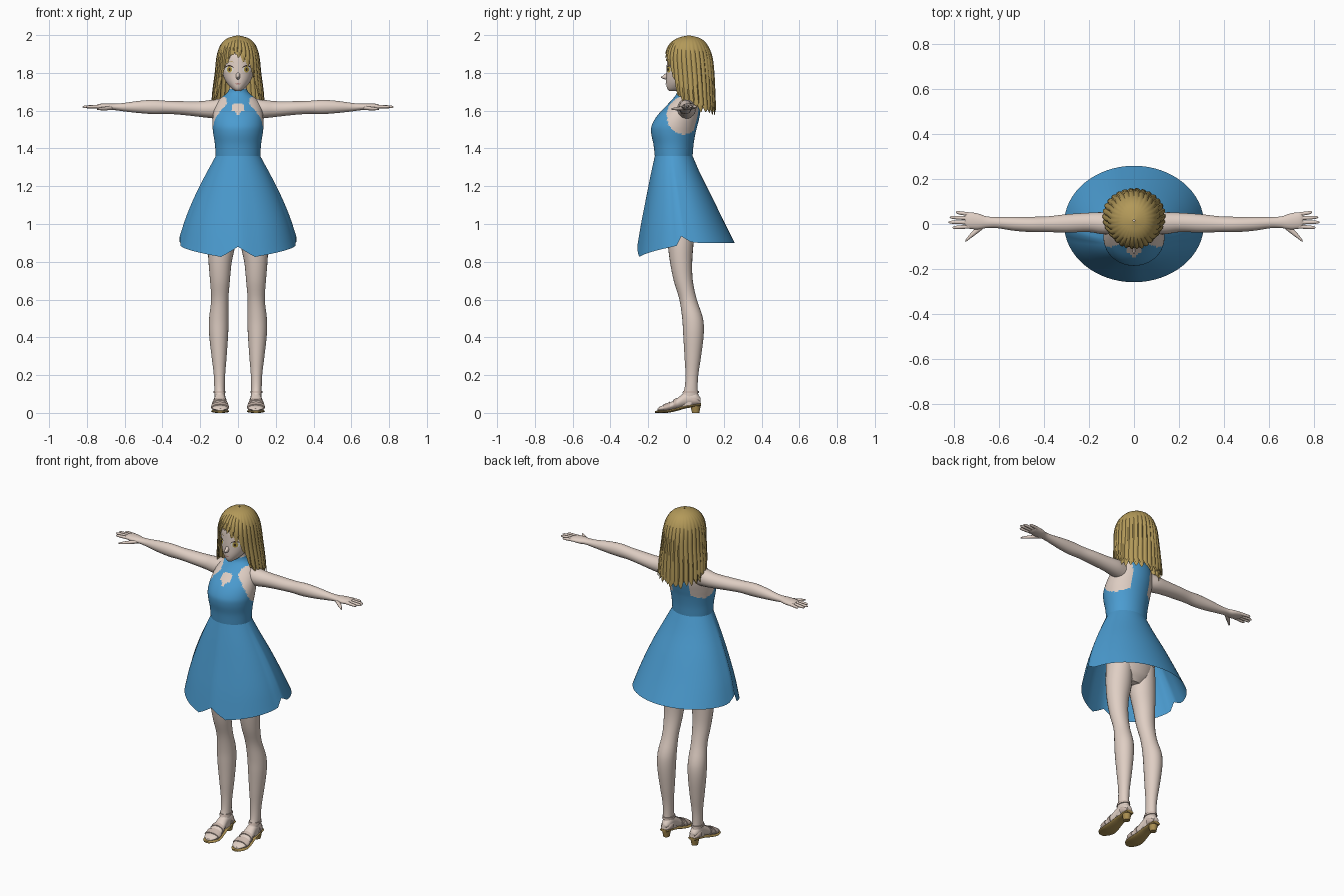
import bpy, bmesh, math, random
from math import sin, cos, pi

random.seed(4)
cube = bpy.data.objects.get("Cube")
if cube:
    bpy.data.objects.remove(cube)


def material(name, r, g, b):
    m = bpy.data.materials.new(name)
    m.use_nodes = True
    m.diffuse_color = (r, g, b, 1)
    m.node_tree.nodes["Principled BSDF"].inputs["Base Color"].default_value = (r, g, b, 1)
    return m


SKIN = material("skin", .74, .62, .55)
BLUE = material("dress blue", .07, .33, .63)
HAIR = material("golden hair", .45, .32, .10)
WHITE = material("eye white", .85, .83, .8)
IRIS = material("amber iris", .5, .36, .06)
DARK = material("dark lash", .04, .025, .02)
LIP = material("lip", .5, .25, .22)
STRAP = material("sandal strap", .6, .48, .42)
SOLE = material("sole brown", .4, .27, .08)


def sample(keys, t, smooth=True):
    """Interpolate rows whose first number is the position."""
    t = min(max(t, keys[0][0]), keys[-1][0])
    i = 0
    while i < len(keys) - 2 and t > keys[i + 1][0]:
        i += 1
    p, q = keys[i], keys[i + 1]
    o, r = keys[max(i - 1, 0)], keys[min(i + 2, len(keys) - 1)]
    h = q[0] - p[0]
    s = (t - p[0]) / h
    out = []
    for a, b, c, d in zip(o[1:], p[1:], q[1:], r[1:]):
        if smooth:
            m0 = (c - a) / (q[0] - o[0]) * h
            m1 = (d - b) / (r[0] - p[0]) * h
            out.append((1 + 2 * s) * (1 - s) ** 2 * b + s * (1 - s) ** 2 * m0
                       + s * s * (3 - 2 * s) * c + s * s * (s - 1) * m1)
        else:
            out.append(b + (c - b) * s)
    return out


def finish(name, bm, mats, mirror=False, angle=50):
    bmesh.ops.recalc_face_normals(bm, faces=bm.faces)
    me = bpy.data.meshes.new(name)
    bm.to_mesh(me)
    bm.free()
    for m in mats:
        me.materials.append(m)
    ob = bpy.data.objects.new(name, me)
    bpy.context.collection.objects.link(ob)
    bpy.ops.object.select_all(action='DESELECT')
    ob.select_set(True)
    bpy.context.view_layer.objects.active = ob
    bpy.ops.object.shade_smooth_by_angle(angle=math.radians(angle))
    if mirror:
        ob.modifiers.new("mirror", 'MIRROR')
    return ob


def grid(rows, caps=True):
    """Skin closed rings of points into a tube."""
    bm = bmesh.new()
    vs = [[bm.verts.new(p) for p in row] for row in rows]
    n = len(vs[0])
    for a, b in zip(vs, vs[1:]):
        for i in range(n):
            j = (i + 1) % n
            bm.faces.new((a[i], a[j], b[j], b[i]))
    if caps:
        bm.faces.new(vs[0])
        bm.faces.new(vs[-1])
    return bm


def loft(name, axis, keys, mats, mirror=False, steps=4, segs=24, rule=None, caps=True):
    """Elliptical rings along an axis; each key is position, low/high, low/high."""
    keys = sorted(keys)
    ts = [p[0] + (q[0] - p[0]) * k / steps for p, q in zip(keys, keys[1:]) for k in range(steps)]
    rows = []
    for t in ts + [keys[-1][0]]:
        a0, a1, b0, b1 = sample(keys, t)
        row = []
        for i in range(segs):
            w = 2 * pi * i / segs
            a = (a0 + a1) / 2 + (a1 - a0) / 2 * sin(w)
            b = (b0 + b1) / 2 - (b1 - b0) / 2 * cos(w)
            row.append({'z': (a, b, t), 'x': (t, a, b), 'y': (a, t, b)}[axis])
        rows.append(row)
    bm = grid(rows, caps)
    if rule:
        for f in bm.faces:
            f.material_index = rule(f.calc_center_median())
    return finish(name, bm, mats, mirror)


# Torso with bodice, armholes and keyhole
def bodice_rule(c):
    x, y, z = abs(c.x), c.y, c.z
    armhole = x > .06 and ((y + .012) / .09) ** 2 + ((z - 1.575) / .1) ** 2 < 1
    keyhole = y < -.03 and (x / .036) ** 2 + ((z - 1.615) / .024) ** 2 < 1
    slit = y < -.03 and x < .012 and 1.575 < z < 1.61
    return 1 if armhole or keyhole or slit or z > 1.715 else 0


loft("bodice", 'z', [
    (1.36, -.118, .118, -.165, .035), (1.42, -.122, .122, -.172, .04),
    (1.48, -.131, .131, -.184, .05), (1.52, -.135, .135, -.182, .06),
    (1.57, -.133, .133, -.155, .072), (1.62, -.123, .123, -.11, .076),
    (1.66, -.1, .1, -.072, .07), (1.69, -.062, .062, -.05, .052),
    (1.715, -.047, .047, -.045, .042), (1.78, -.043, .043, -.04, .042)],
    [BLUE, SKIN], steps=7, segs=96, rule=bodice_rule)

# Skirt with uneven hem
HEM = [(0, .88), (.28, .825), (1.3, .88), (1.38, .885), (1.47, .935),
       (1.67, .905), (1.8, .9), (pi, .9)]
SKIRT = [(0, .118, -.165, .035), (.2, .165, -.186, .075), (.45, .22, -.21, .133),
         (.75, .275, -.238, .2), (1, .31, -.258, .258)]
rows = []
for k in range(13):
    hw, yf, yb = sample(SKIRT, k / 12)
    row = []
    for i in range(64):
        a = 2 * pi * i / 64
        hem = sample(HEM, min(a, 2 * pi - a), False)[0]
        row.append((hw * sin(a), (yf + yb) / 2 - (yb - yf) / 2 * cos(a),
                    1.36 + (hem - 1.36) * k / 12))
    rows.append(row)
finish("skirt", grid(rows, False), [BLUE])

# Hips and legs
loft("hips", 'z', [(.93, -.06, .06, -.06, .02), (.98, -.13, .13, -.1, .05),
                   (1.1, -.155, .155, -.13, .065), (1.33, -.11, .11, -.15, .025)], [SKIN])
loft("leg", 'z', [
    (.035, .07, .12, -.045, .07), (.07, .068, .122, -.035, .07), (.12, .07, .125, -.01, .062),
    (.2, .068, .128, -.003, .065), (.3, .06, .14, -.008, .08), (.42, .052, .153, -.015, .094),
    (.5, .05, .153, -.02, .09), (.6, .051, .142, -.035, .057), (.7, .043, .148, -.065, .036),
    (.8, .033, .156, -.085, .033), (.9, .012, .16, -.097, .04), (1.05, .005, .15, -.11, .05)],
    [SKIN], mirror=True)

# Feet and sandals
FOOT = [(-.152, .075, .112, .012, .022), (-.135, .058, .13, .011, .035),
        (-.1, .052, .138, .012, .047), (-.05, .06, .132, .022, .075),
        (0, .066, .125, .035, .11), (.05, .067, .123, .042, .11), (.077, .08, .11, .05, .08)]
loft("foot", 'y', FOOT, [SKIN], mirror=True)
loft("sole", 'y', [(-.163, .075, .115, 0, .01), (-.14, .054, .135, 0, .014),
                   (-.1, .047, .142, 0, .016), (-.05, .055, .135, .01, .026),
                   (0, .062, .128, .024, .04), (.08, .07, .12, .036, .052)],
     [SOLE], mirror=True)
loft("heel", 'z', [(0, .078, .112, .032, .07), (.045, .069, .121, .022, .079)],
     [SOLE], mirror=True, steps=1)


def strap(name, y0, y1, top=.005):
    keys = []
    for y in (y0, (y0 + y1) / 2, y1):
        a0, a1, b0, b1 = sample(FOOT, y)
        keys.append((y, a0 - .005, a1 + .005, b0 - .004, b1 + top))
    loft(name, 'y', keys, [STRAP], mirror=True)


strap("toe_strap", -.118, -.085)
strap("instep_strap", -.065, -.05)
strap("heel_cup", .03, .078, -.02)
loft("ankle_strap", 'z', [(.105, .065, .129, -.02, .07), (.117, .065, .129, -.015, .068)],
     [STRAP], mirror=True, steps=1)

# Arms
loft("arm", 'x', [
    (.085, -.045, .045, 1.555, 1.665), (.14, -.045, .052, 1.56, 1.657),
    (.2, -.036, .05, 1.567, 1.65), (.3, -.038, .043, 1.578, 1.65),
    (.38, -.036, .034, 1.583, 1.652), (.45, -.036, .032, 1.582, 1.657),
    (.53, -.03, .032, 1.588, 1.651), (.61, -.018, .031, 1.597, 1.64),
    (.655, -.018, .034, 1.603, 1.637), (.69, -.024, .046, 1.603, 1.638),
    (.735, -.02, .052, 1.608, 1.636), (.75, -.012, .046, 1.613, 1.63)],
    [SKIN], mirror=True)

# Fingers, each as base y, tip y and reach
FINGERS = {"index": (-.011, -.016, .805), "middle": (.007, .008, .823),
           "ring": (.025, .03, .817), "little": (.042, .052, .79)}
for label, (y0, y1, reach) in FINGERS.items():
    keys = []
    for s, r in ((0, .0095), (.5, .0085), (.9, .0065), (1, .002)):
        y, z = y0 + (y1 - y0) * s, 1.622 - .002 * s
        keys.append((.725 + (reach - .725) * s, y - r, y + r, z - r, z + r))
    loft(label + "_finger", 'x', keys, [SKIN], mirror=True, segs=10, steps=3)
loft("thumb", 'x', [(.665, -.018, .01, 1.604, 1.628), (.695, -.042, -.012, 1.602, 1.622),
                    (.725, -.064, -.042, 1.602, 1.618), (.747, -.08, -.07, 1.605, 1.613)],
     [SKIN], mirror=True, segs=12)

# Head
HEAD = [(1.703, -.012, .012, -.088, -.05), (1.718, -.034, .034, -.1, 0),
        (1.75, -.062, .062, -.105, .05), (1.79, -.08, .08, -.104, .08),
        (1.84, -.089, .089, -.102, .1), (1.9, -.088, .088, -.094, .11),
        (1.95, -.066, .066, -.065, .09), (1.975, -.03, .03, -.02, .05)]
loft("head", 'z', HEAD, [SKIN], segs=48)
loft("nose", 'y', [(-.133, -.002, .002, 1.775, 1.779), (-.118, -.008, .008, 1.768, 1.788),
                   (-.095, -.013, .013, 1.762, 1.81)], [SKIN], segs=12)


# Painted face details following the head surface
def face_patch(name, cx, cz, rx, rz, lift, mat, mirror=True, bend=0):
    bm = bmesh.new()

    def point(u, v):
        x, z = cx + rx * u, cz + rz * v - bend * u * u
        a0, a1, b0, b1 = sample(HEAD, z)
        y = (b0 + b1) / 2 - (b1 - b0) / 2 * math.sqrt(max(0, 1 - (x / a1) ** 2))
        return bm.verts.new((x, y - lift, z))

    n = 20
    mid = point(0, 0)
    loops = [[point(s * cos(2 * pi * i / n), s * sin(2 * pi * i / n)) for i in range(n)]
             for s in (.5, 1)]
    for i in range(n):
        j = (i + 1) % n
        bm.faces.new((mid, loops[0][i], loops[0][j]))
        bm.faces.new((loops[0][i], loops[1][i], loops[1][j], loops[0][j]))
    finish(name, bm, [mat], mirror)


face_patch("eye_white", .046, 1.818, .022, .017, .002, WHITE)
face_patch("iris", .045, 1.818, .0135, .0165, .0035, IRIS)
face_patch("pupil", .045, 1.818, .006, .008, .005, DARK)
face_patch("upper_lash", .047, 1.838, .025, .0035, .005, DARK, bend=.012)
face_patch("eyebrow", .046, 1.862, .022, .002, .003, HAIR, bend=.006)
face_patch("mouth", 0, 1.742, .015, .0035, .003, LIP, mirror=False)

# Hair layers of jagged strands
SHAPE = [(1.55, .138, -.08, .157), (1.62, .139, -.085, .157), (1.7, .134, -.098, .154),
         (1.8, .121, -.108, .149), (1.88, .113, -.112, .14), (1.93, .101, -.1, .124),
         (1.965, .08, -.075, .1), (1.988, .047, -.035, .066), (1.998, .004, .01, .02)]
FRINGE = [(-pi, 1.58), (-2, 1.595), (-1.3, 1.62), (-.95, 1.67), (-.8, 1.76), (-.6, 1.83),
          (-.25, 1.9), (.1, 1.87), (.6, 1.835), (.8, 1.76), (.95, 1.67), (1.3, 1.62),
          (2, 1.595), (pi, 1.58)]


def hair_layer(name, scale, strands, shift, lift):
    cols, levels = strands * 4, 18
    lengths = [random.uniform(-.012, .014) for _ in range(strands)]
    rows = [[] for _ in range(levels)]
    for i in range(cols):
        s, part = divmod(i, 4)
        a = -pi + 2 * pi * (i + shift) / cols
        wrapped = (a + pi) % (2 * pi) - pi
        hem = sample(FRINGE, wrapped, False)[0] + lift + lengths[s] + (.03, .012, 0, .012)[part]
        for k in range(levels):
            drop = (k / (levels - 1)) ** 1.6
            z = 1.998 - (1.998 - hem) * drop
            hw, yf, yb = sample(SHAPE, z)
            r = scale * (1 + (-.03, .005, .018, .012)[part] * min(1, drop * 3))
            rows[k].append((hw * r * sin(a),
                            (yf + yb) / 2 - (yb - yf) / 2 * r * cos(a), z))
    finish(name, grid(rows, False), [HAIR], angle=35)


hair_layer("outer_hair", 1, 30, 0, .012)
hair_layer("inner_hair", .95, 26, 2, -.004)
